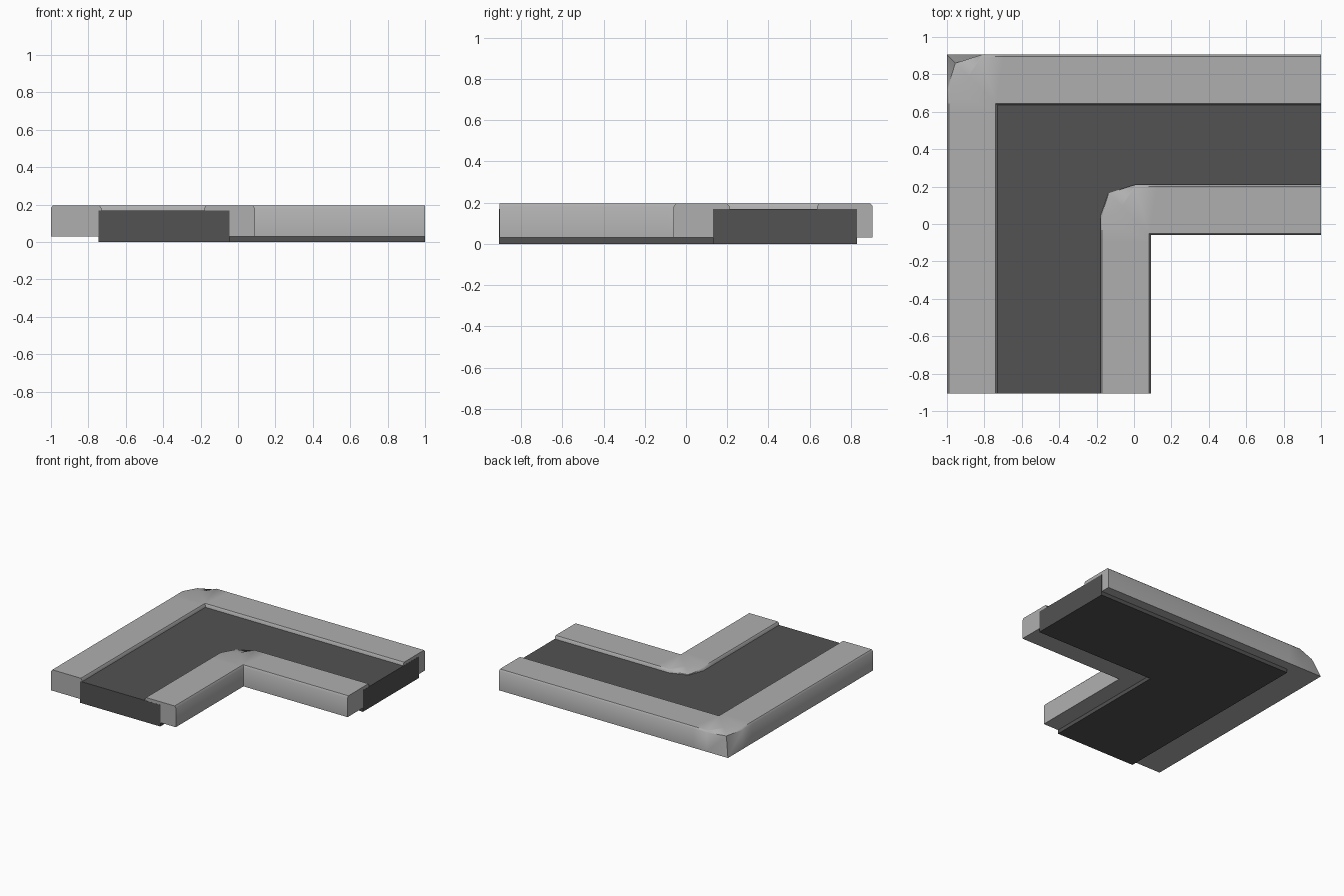
import bpy, bmesh, math

cube = bpy.data.objects.get("Cube")
if cube:
    bpy.data.objects.remove(cube)

END_X, END_Y = 1.0, -0.905
CURB_LOW, CURB_TOP = 0.03, 0.195
WIDTH = 0.27


def material(name, value):
    mat = bpy.data.materials.new(name)
    mat.use_nodes = True
    color = (value, value, value, 1)
    mat.diffuse_color = color
    bsdf = mat.node_tree.nodes["Principled BSDF"]
    bsdf.inputs["Base Color"].default_value = color
    bsdf.inputs["Roughness"].default_value = 0.8
    return mat


def finish(bm, name, mat):
    bmesh.ops.recalc_face_normals(bm, faces=bm.faces)
    mesh = bpy.data.meshes.new(name)
    bm.to_mesh(mesh)
    bm.free()
    mesh.materials.append(mat)
    obj = bpy.data.objects.new(name, mesh)
    bpy.context.collection.objects.link(obj)
    return obj


# Raised curb: a bevelled section swept round the bend, with a worn corner
def curb(name, cx, cy, mat):
    # Each section point: distance in from the outer wall, and height
    section = [(0, CURB_LOW), (WIDTH, CURB_LOW), (WIDTH, CURB_TOP - 0.015),
               (WIDTH - 0.01, CURB_TOP), (0.01, CURB_TOP), (0, CURB_TOP - 0.012)]
    wear = 0.185
    inner_x, inner_y = cx + WIDTH + 0.03, cy - WIDTH - 0.03
    stations = [
        [(cx + d, END_Y, z) for d, z in section],
        [(cx + d, inner_y, z) for d, z in section],
        [(cx + d, cy - max(d, wear), z) for d, z in section],
        [(cx + d, cy - d, z) for d, z in section],
        [(cx + max(d, wear), cy - d, z) for d, z in section],
        [(inner_x, cy - d, z) for d, z in section],
        [(END_X, cy - d, z) for d, z in section]]
    # Worn corner: the top edge is pulled in and the shoulder drops to a point
    stations[3][4] = (cx + 0.115, cy - 0.115, CURB_TOP)
    stations[3][5] = (cx + 0.045, cy - 0.045, CURB_TOP - 0.02)

    bm = bmesh.new()
    rings = [[bm.verts.new(p) for p in ring] for ring in stations]
    count = len(section)
    for a, b in zip(rings, rings[1:]):
        for i in range(count):
            j = (i + 1) % count
            bm.faces.new((a[i], a[j], b[j], b[i]))
    bm.faces.new(rings[0])
    bm.faces.new(rings[-1])
    bmesh.ops.remove_doubles(bm, verts=bm.verts, dist=0.0005)
    obj = finish(bm, name, mat)
    bpy.ops.object.select_all(action="DESELECT")
    obj.select_set(True)
    bpy.context.view_layer.objects.active = obj
    bpy.ops.object.shade_smooth_by_angle(angle=math.radians(40))
    return obj


# Sunken road: one flat bend-shaped slab that runs under both curbs
def road(name, mat):
    left, right, near, far = -0.745, -0.045, 0.13, 0.83
    ex, ey = END_X + 0.001, END_Y - 0.001
    outline = [(left, ey), (right, ey), (right, near), (ex, near), (ex, far), (left, far)]
    bm = bmesh.new()
    base = bm.faces.new([bm.verts.new((x, y, 0)) for x, y in outline])
    top = bmesh.ops.extrude_face_region(bm, geom=[base])["geom"]
    verts = [v for v in top if isinstance(v, bmesh.types.BMVert)]
    bmesh.ops.translate(bm, verts=verts, vec=(0, 0, 0.17))
    return finish(bm, name, mat)


light_grey = material("light_grey_concrete", 0.43)
dark_grey = material("dark_grey_asphalt", 0.085)

road("road_slab", dark_grey)
curb("outer_curb", -1.0, 0.905, light_grey)
curb("inner_curb", -0.18, 0.21, light_grey)
